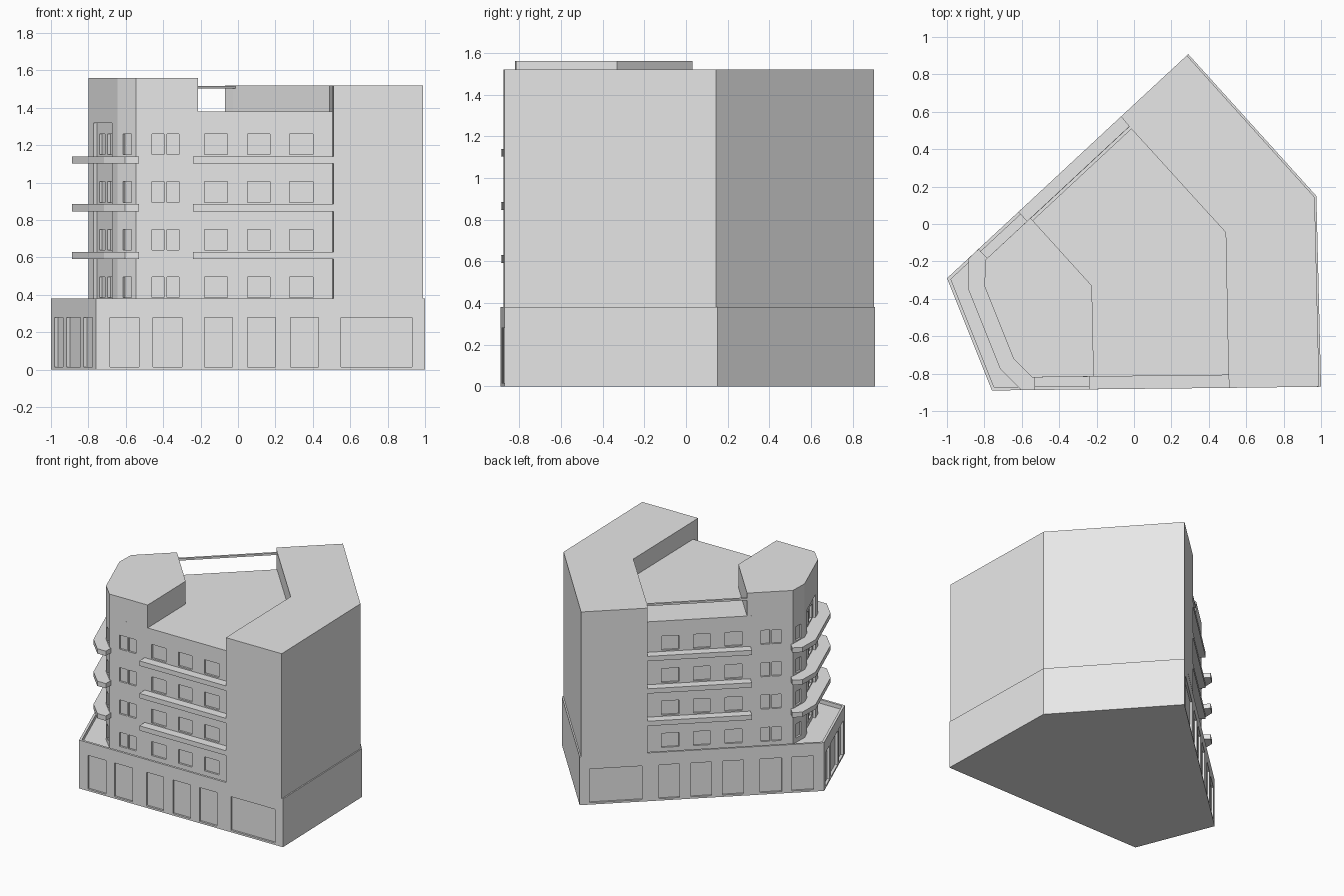
import bpy, bmesh
from mathutils import Vector

cube = bpy.data.objects.get("Cube")
if cube:
    bpy.data.objects.remove(cube, do_unlink=True)

grey = bpy.data.materials.new("plain grey")
grey.use_nodes = True
grey.diffuse_color = (0.8, 0.8, 0.8, 1)
grey.node_tree.nodes["Principled BSDF"].inputs["Base Color"].default_value = (0.8, 0.8, 0.8, 1)

# Symmetry axis of the plan, running from the chamfered corner to the far corner
ORIGIN = Vector((-0.88, -0.59))
NORMAL = Vector((-0.371, 0.929)).normalized()


def mirror(points):
    result = []
    for p in points:
        p = Vector(p)
        result.append(p - 2 * (p - ORIGIN).dot(NORMAL) * NORMAL)
    return result


def symmetric(half, first=None, last=None):
    """Closed plan from one half, with optional points on the axis."""
    ends = lambda p: [p] if p else []
    return ends(first) + list(half) + ends(last) + mirror(half)[::-1]


def prisms(name, items):
    """One object made of (plan, bottom, top) prisms."""
    bm = bmesh.new()
    for plan, low, high in items:
        bottom = [bm.verts.new((p[0], p[1], low)) for p in plan]
        top = [bm.verts.new((p[0], p[1], high)) for p in plan]
        bm.faces.new(bottom[::-1])
        bm.faces.new(top)
        for i in range(len(plan)):
            j = (i + 1) % len(plan)
            bm.faces.new((bottom[i], bottom[j], top[j], top[i]))
    bmesh.ops.recalc_face_normals(bm, faces=bm.faces)
    mesh = bpy.data.meshes.new(name)
    bm.to_mesh(mesh)
    bm.free()
    mesh.materials.append(grey)
    obj = bpy.data.objects.new(name, mesh)
    bpy.context.collection.objects.link(obj)
    return obj


def carve(target, items):
    """Cut prisms out of an object and drop the cutter."""
    cutter = prisms("cutter", items)
    cutter.hide_render = True
    mod = target.modifiers.new("cut", "BOOLEAN")
    mod.operation = "DIFFERENCE"
    mod.solver = "EXACT"
    mod.object = cutter
    graph = bpy.context.evaluated_depsgraph_get()
    mesh = bpy.data.meshes.new_from_object(target.evaluated_get(graph))
    target.modifiers.clear()
    target.data = mesh
    bpy.data.objects.remove(cutter, do_unlink=True)


def opening(edge, x0, x1, depth):
    """Plan of a recess between two x positions on a wall edge."""
    a, b = Vector(edge[0]), Vector(edge[1])
    d = b - a
    inward = Vector((-d.y, d.x)).normalized()
    p, q = (a + d * ((x - a.x) / d.x) for x in (x0, x1))
    return [p - inward * 0.03, q - inward * 0.03, q + inward * depth, p + inward * depth]


def both(plan):
    return [plan, mirror(plan)]


# Plan corners on the front half
BASE_CORNER, BASE_END = (-0.76, -0.89), (1.0, -0.87)
WALL_CORNER, WALL_BEND, WALL_END = (-0.645, -0.72), (-0.545, -0.82), (0.53, -0.808)
TOWER_INNER = (0.49, -0.045)
FLOORS = [0.385 + 0.255 * i for i in range(4)]

# Ground floor with sunken terrace and shop windows
base = prisms("ground_floor", [(symmetric([BASE_CORNER, BASE_END], last=(0.975, 0.15)), 0, 0.38)])
carve(base, [(symmetric([(-0.748, -0.872), (0.508, -0.858)], last=TOWER_INNER), 0.35, 0.5)])
shop = []
front_edge = (BASE_CORNER, BASE_END)
for x0, x1 in [(-0.685, -0.53), (-0.455, -0.30), (-0.18, -0.03),
               (0.05, 0.20), (0.28, 0.43), (0.55, 0.93)]:
    shop += both(opening(front_edge, x0, x1, 0.015))
corner_edge = (mirror([BASE_CORNER])[0], BASE_CORNER)
for x0, x1 in [(-0.982, -0.935), (-0.918, -0.842), (-0.825, -0.778)]:
    shop.append(opening(corner_edge, x0, x1, 0.02))
carve(base, [(plan, 0.015, 0.28) for plan in shop])

# Upper floors with a tall corner recess and rows of windows
floors = prisms("upper_floors", [
    (symmetric([WALL_CORNER, WALL_BEND, WALL_END], last=(0.56, -0.017)), 0.33, 1.38)])
chamfer = (mirror([WALL_CORNER])[0], WALL_CORNER)
carve(floors, [(opening(chamfer, -0.772, -0.673, 0.02), 0.3, 1.32)])
plans = []
for x0, x1 in [(-0.46, -0.395), (-0.38, -0.315), (-0.18, -0.055), (0.05, 0.17), (0.275, 0.40)]:
    plans += both(opening((WALL_BEND, WALL_END), x0, x1, 0.015))
plans += both(opening((WALL_CORNER, WALL_BEND), -0.615, -0.57, 0.015))
for x0, x1 in [(-0.76, -0.73), (-0.715, -0.685)]:
    plans.append(opening(chamfer, x0, x1, 0.035))
carve(floors, [(plan, z, z + 0.11) for z in FLOORS for plan in plans])

# Rear tower wrapping around the far corner
prisms("tower", [(symmetric([(0.505, -0.81), (0.51, -0.876), (0.99, -0.87)],
                            first=TOWER_INNER, last=(0.966, 0.143)), 0.38, 1.52)])

# Penthouse above the chamfered corner
prisms("penthouse", [(symmetric([WALL_CORNER, WALL_BEND, (-0.215, -0.816)],
                                last=(-0.225, -0.33)), 1.38, 1.56)])

# Balcony slabs
front_slab = [(-0.24, -0.884), (0.515, -0.876), (0.515, -0.79), (-0.24, -0.80)]
corner_slab = symmetric([(-0.717, -0.773), (-0.604, -0.887), (-0.53, -0.887),
                         (-0.53, -0.80), (-0.60, -0.70)])
for i, z in enumerate(FLOORS[1:], 1):
    low, high = z - 0.048, z - 0.01
    prisms(f"front_balcony_{i}", [(front_slab, low, high)])
    prisms(f"rear_balcony_{i}", [(mirror(front_slab), low, high)])
    prisms(f"corner_balcony_{i}", [(corner_slab, low, high)])

# Roof beam between penthouse and tower
beam = mirror([(-0.23, -0.815), (0.52, -0.807), (0.52, -0.789), (-0.23, -0.797)])
prisms("roof_beam", [(beam, 1.503, 1.518)])
